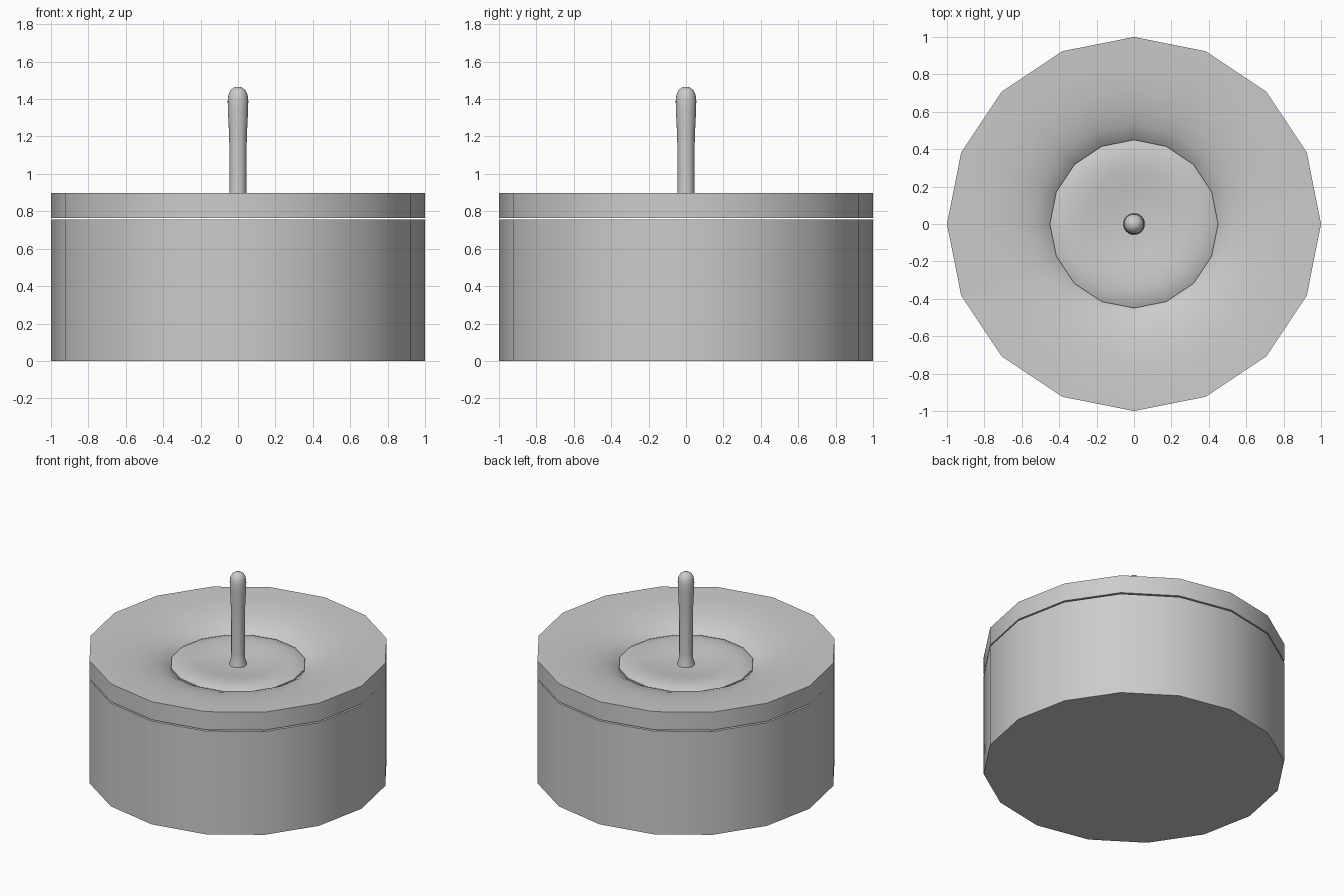
import bpy, bmesh
from math import cos, sin, pi, radians

if "Cube" in bpy.data.objects:
    bpy.data.objects.remove(bpy.data.objects["Cube"])


def lathe(name, profile, sides):
    """Revolve (radius, z) points around the z axis; radius 0 makes a pole."""
    bm = bmesh.new()
    rings = []
    for r, z in profile:
        if r == 0:
            rings.append([bm.verts.new((0, 0, z))] * sides)
        else:
            rings.append([bm.verts.new((r * cos(2 * pi * i / sides),
                                        r * sin(2 * pi * i / sides), z))
                          for i in range(sides)])
    for a, b in zip(rings, rings[1:]):
        for i in range(sides):
            j = (i + 1) % sides
            bm.faces.new(list(dict.fromkeys((a[i], a[j], b[j], b[i]))))
    bmesh.ops.recalc_face_normals(bm, faces=bm.faces)
    mesh = bpy.data.meshes.new(name)
    bm.to_mesh(mesh)
    bm.free()
    obj = bpy.data.objects.new(name, mesh)
    bpy.context.collection.objects.link(obj)
    bpy.ops.object.select_all(action='DESELECT')
    obj.select_set(True)
    bpy.context.view_layer.objects.active = obj
    bpy.ops.object.shade_smooth_by_angle(angle=radians(30))
    return obj


# Drum-shaped body
lathe("body", [(0, 0), (1, 0), (1, 0.755), (0, 0.755)], 16)

# Upper slab, floating over a thin gap, with a dished top
lathe("dished_top", [(0, 0.765), (1, 0.765), (1, 0.897), (0.85, 0.893),
                     (0.72, 0.882), (0.61, 0.862), (0.53, 0.836),
                     (0.48, 0.81), (0.45, 0.785), (0, 0.785)], 16)

# Low central mound with a shallow dip around the post
lathe("centre_disc", [(0, 0.78), (0.45, 0.78), (0.45, 0.797), (0.42, 0.81),
                      (0.36, 0.818), (0.28, 0.814), (0.18, 0.798),
                      (0.08, 0.79), (0, 0.79)], 16)

# Upright post with flared foot and rounded tip
lathe("post", [(0, 0.78), (0.058, 0.785), (0.056, 0.80), (0.048, 0.83),
               (0.045, 0.88), (0.045, 1.10), (0.048, 1.22), (0.054, 1.34),
               (0.055, 1.39), (0.051, 1.425), (0.039, 1.449),
               (0.021, 1.462), (0, 1.466)], 24)
